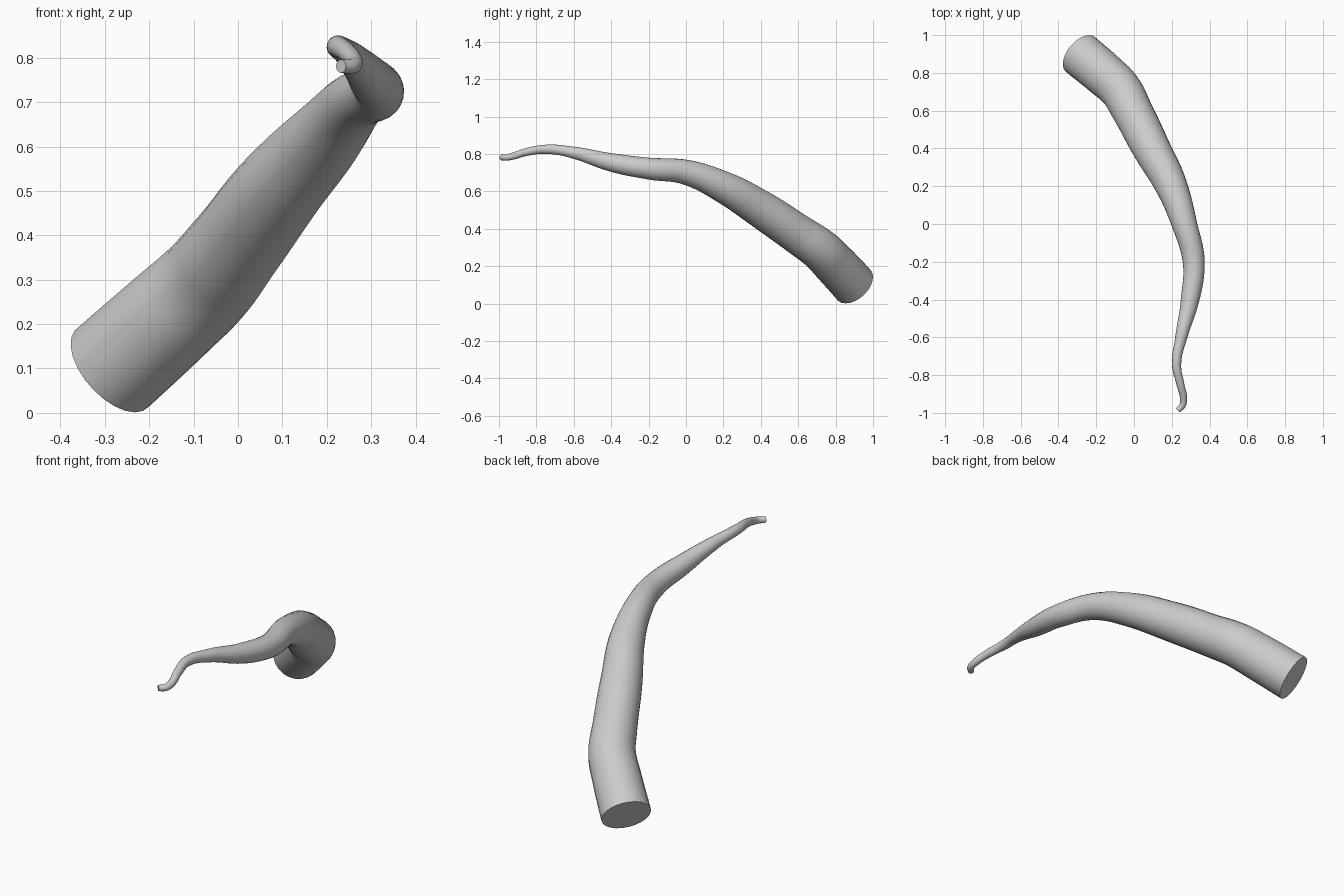
import bpy
import math

if "Cube" in bpy.data.objects:
    bpy.data.objects.remove(bpy.data.objects["Cube"])

# Centre line of the tapering, curling horn: x, y, z, radius (base to tip)
PATH = [
    (-0.284, 0.898, 0.100, 0.120),
    (-0.155, 0.790, 0.216, 0.117),
    (-0.075, 0.715, 0.290, 0.113),
    (-0.010, 0.600, 0.370, 0.107),
    (0.092, 0.400, 0.505, 0.100),
    (0.198, 0.200, 0.623, 0.085),
    (0.267, 0.000, 0.702, 0.067),
    (0.316, -0.200, 0.722, 0.058),
    (0.297, -0.400, 0.755, 0.049),
    (0.250, -0.600, 0.807, 0.032),
    (0.225, -0.740, 0.825, 0.025),
    (0.246, -0.850, 0.811, 0.021),
    (0.262, -0.920, 0.790, 0.019),
    (0.257, -0.960, 0.781, 0.017),
    (0.232, -0.987, 0.781, 0.015),
]

# Smooth curve with a round, tapering section and flat end caps
curve = bpy.data.curves.new("horn", "CURVE")
curve.dimensions = "3D"
curve.bevel_depth = 1.0
curve.bevel_resolution = 10
curve.resolution_u = 8
curve.use_fill_caps = True
spline = curve.splines.new("BEZIER")
spline.radius_interpolation = "CARDINAL"
spline.bezier_points.add(len(PATH) - 1)
for point, (x, y, z, r) in zip(spline.bezier_points, PATH):
    point.co = (x, y, z)
    point.radius = r
    point.handle_left_type = point.handle_right_type = "AUTO"

horn = bpy.data.objects.new("horn", curve)
bpy.context.collection.objects.link(horn)
bpy.context.view_layer.objects.active = horn
horn.select_set(True)
bpy.ops.object.convert(target="MESH")
horn = bpy.context.object
horn.name = "horn"

# Weld the caps to the wall, keeping their rims sharp
bpy.ops.object.mode_set(mode="EDIT")
bpy.ops.mesh.select_all(action="SELECT")
bpy.ops.mesh.remove_doubles(threshold=0.0001)
bpy.ops.mesh.normals_make_consistent(inside=False)
bpy.ops.object.mode_set(mode="OBJECT")
bpy.ops.object.shade_smooth_by_angle(angle=math.radians(40))
